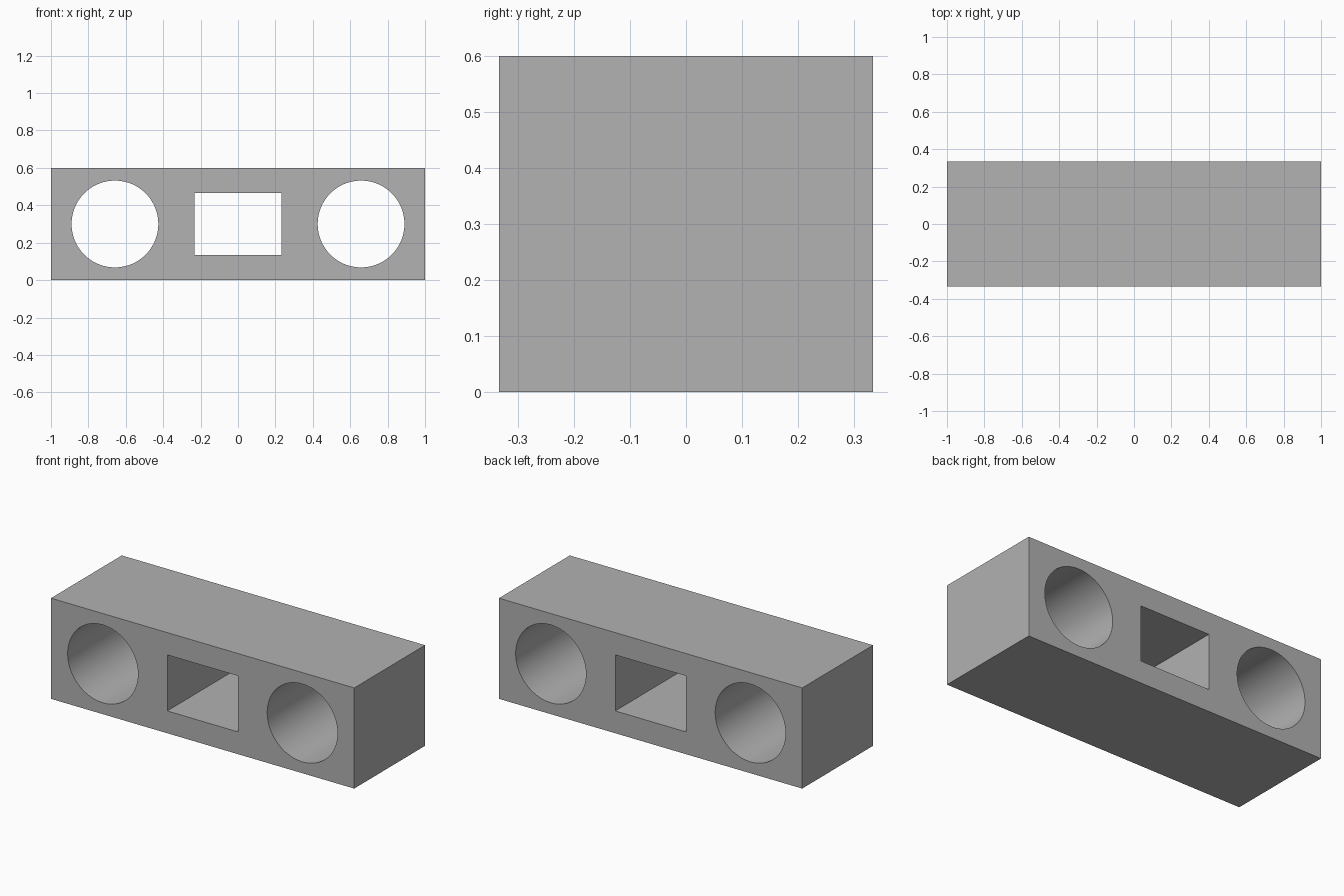
import bpy
import math

cube = bpy.data.objects.get("Cube")
if cube:
    bpy.data.objects.remove(cube, do_unlink=True)

LENGTH, DEPTH, HEIGHT = 2.0, 0.667, 0.6
MID = HEIGHT / 2


def add_box(name, size):
    bpy.ops.mesh.primitive_cube_add(size=1, location=(0, 0, MID))
    box = bpy.context.object
    box.name = name
    box.scale = size
    bpy.ops.object.transform_apply(location=False, rotation=False, scale=True)
    return box


def add_bore(name, x):
    bpy.ops.mesh.primitive_cylinder_add(
        vertices=96, radius=0.232, depth=DEPTH * 2,
        location=(x, 0, MID), rotation=(math.pi / 2, 0, 0))
    bore = bpy.context.object
    bore.name = name
    return bore


# Solid block
block = add_box("block", (LENGTH, DEPTH, HEIGHT))

# Two round holes and a rectangular slot, all passing front to back
cutters = [
    add_bore("left_hole_cutter", 0.658),
    add_bore("right_hole_cutter", -0.658),
    add_box("slot_cutter", (0.466, DEPTH * 2, 0.334)),
]
for cutter in cutters:
    cutter.hide_render = True
    cut = block.modifiers.new(cutter.name, "BOOLEAN")
    cut.operation = "DIFFERENCE"
    cut.solver = "EXACT"
    cut.object = cutter

# Apply the cuts, then drop the cutters
bpy.ops.object.select_all(action="DESELECT")
block.select_set(True)
bpy.context.view_layer.objects.active = block
for name in [m.name for m in block.modifiers]:
    bpy.ops.object.modifier_apply(modifier=name)
for cutter in cutters:
    bpy.data.objects.remove(cutter, do_unlink=True)

# Smooth bores with crisp rims
bpy.ops.object.shade_smooth_by_angle(angle=math.radians(30))

# Plain grey surface
grey = bpy.data.materials.new("light grey")
grey.use_nodes = True
colour = (0.445, 0.445, 0.445, 1)
grey.diffuse_color = colour
grey.node_tree.nodes["Principled BSDF"].inputs["Base Color"].default_value = colour
block.data.materials.clear()
block.data.materials.append(grey)
